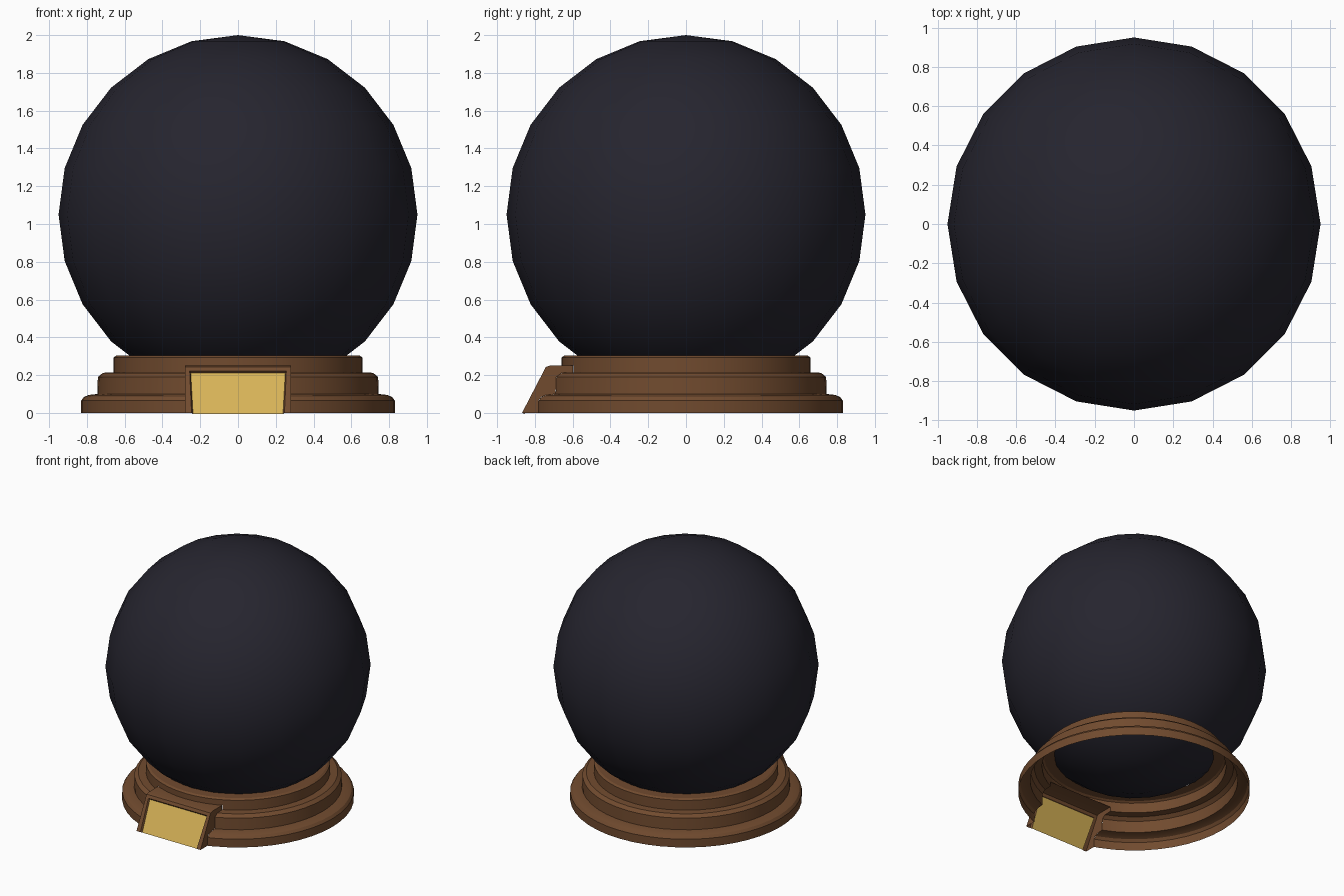
import bpy, bmesh
from math import sin, cos, pi, sqrt, radians
from mathutils import Vector

cube = bpy.data.objects.get("Cube")
if cube:
    bpy.data.objects.remove(cube, do_unlink=True)


def material(name, rgb):
    m = bpy.data.materials.new(name)
    m.use_nodes = True
    m.diffuse_color = (*rgb, 1)
    m.node_tree.nodes["Principled BSDF"].inputs["Base Color"].default_value = (*rgb, 1)
    return m


WOOD = material("brown wood", (0.165, 0.07, 0.028))
BRASS = material("brass", (0.68, 0.45, 0.095))
DARK = material("dark glass", (0.019, 0.018, 0.028))


def finish(bm, name, mats, angle):
    mesh = bpy.data.meshes.new(name)
    bm.to_mesh(mesh)
    bm.free()
    for m in mats:
        mesh.materials.append(m)
    for p in mesh.polygons:
        p.use_smooth = True
    mesh.set_sharp_from_angle(angle=radians(angle))
    obj = bpy.data.objects.new(name, mesh)
    bpy.context.collection.objects.link(obj)
    return obj


# Globe
bm = bmesh.new()
bmesh.ops.create_uvsphere(bm, u_segments=20, v_segments=12, radius=0.95)
bmesh.ops.translate(bm, verts=bm.verts, vec=(0, 0, 1.05))
finish(bm, "globe", [DARK], 60)

# Stepped base: open shell revolved from a (radius, height) profile
profile = [(0.83, 0), (0.83, 0.065), (0.815, 0.085), (0.79, 0.095), (0.745, 0.1),
           (0.742, 0.19), (0.715, 0.212), (0.66, 0.215), (0.66, 0.293),
           (0.645, 0.303), (0.57, 0.303)]
SEG = 48
HALF, TOP = 0.28, 0.25  # half width and height of the plaque holder

bm = bmesh.new()
rings = [[bm.verts.new((r * cos(2 * pi * i / SEG), r * sin(2 * pi * i / SEG), z))
          for i in range(SEG)] for r, z in profile]
for low, high in zip(rings, rings[1:]):
    for i in range(SEG):
        j = (i + 1) % SEG
        bm.faces.new((low[i], low[j], high[j], high[i]))

# Opening in the base behind the plaque holder
for co, no in (((HALF, 0, 0), (1, 0, 0)), ((-HALF, 0, 0), (1, 0, 0)), ((0, 0, TOP), (0, 0, 1))):
    bmesh.ops.bisect_plane(bm, geom=bm.verts[:] + bm.edges[:] + bm.faces[:],
                           plane_co=co, plane_no=no)
hole = []
for f in bm.faces:
    c = f.calc_center_median()
    if abs(c.x) < HALF and c.y < 0 and c.z < TOP:
        hole.append(f)
bmesh.ops.delete(bm, geom=hole, context='FACES')
finish(bm, "stepped_base", [WOOD], 30)

# Plaque holder: sloped front, top and two side walls that follow the base steps
front = [(-0.868, 0), (-0.742, 0.243), (-0.72, TOP)]
steps = [(-sqrt(r * r - HALF * HALF), z) for r, z in profile if z < TOP]
back = (steps[-1][0], TOP)
outline = front + [back] + steps[::-1]

bm = bmesh.new()
left, right = [[bm.verts.new((x, y, z)) for y, z in outline] for x in (HALF, -HALF)]
bm.faces.new(left[::-1])
bm.faces.new(right)
panels = [bm.faces.new((right[i], left[i], left[i + 1], right[i + 1])) for i in range(3)]
bm.normal_update()
for f in bm.faces:
    c = f.calc_center_median()
    outward = Vector((c.x, -1 if abs(c.x) < 0.01 else 0, 0.5 if abs(c.x) < 0.01 else 0))
    if f.normal.dot(outward) < 0:
        f.normal_flip()

# Recessed brass plaque set in the sloped front
plaque = panels[0]
bmesh.ops.inset_region(bm, faces=[plaque], thickness=0.034, depth=0)
bmesh.ops.inset_region(bm, faces=[plaque], thickness=0.008, depth=-0.014)
plaque.material_index = 1
finish(bm, "plaque_holder", [WOOD, BRASS], 30)
